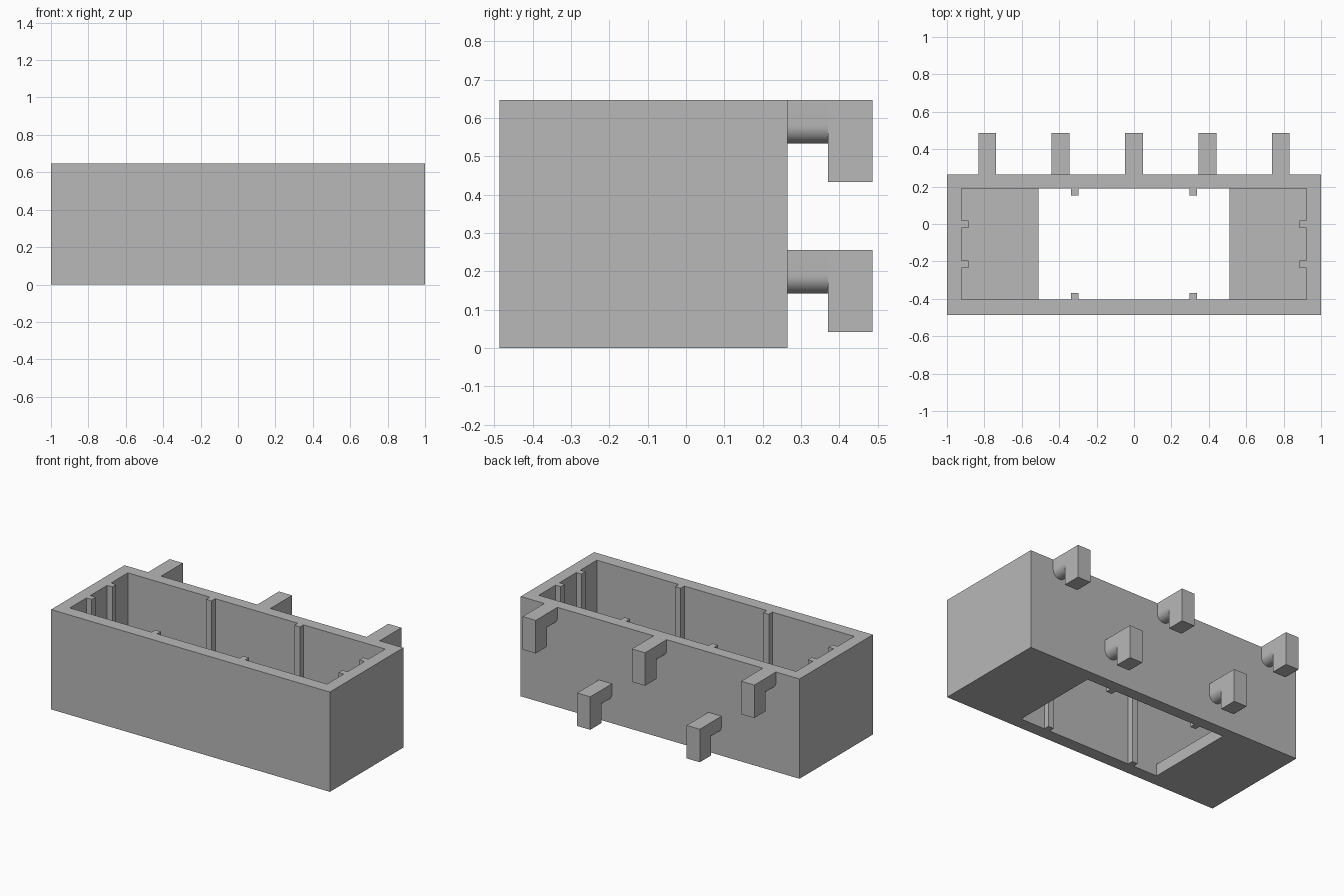
import bpy, bmesh, math
from mathutils import Vector

cube = bpy.data.objects.get("Cube")
if cube:
    bpy.data.objects.remove(cube, do_unlink=True)

grey = bpy.data.materials.new("plain grey")
grey.use_nodes = True
grey.diffuse_color = (0.48, 0.48, 0.48, 1)
grey.node_tree.nodes["Principled BSDF"].inputs["Base Color"].default_value = grey.diffuse_color

# Main sizes
HEIGHT, WALL = 0.647, 0.077
FRONT, BACK = -0.487, 0.265
IN_X, IN_FRONT, IN_BACK = 0.923, -0.405, 0.19
OPENING_X = 0.51
RIB_W, RIB_D = 0.04, 0.037


def prism(bm, loops, direction):
    """Fill one outline (with optional holes) and extrude it along direction."""
    edges = []
    for loop in loops:
        verts = [bm.verts.new(p) for p in loop]
        edges += [bm.edges.new((a, b)) for a, b in zip(verts, verts[1:] + verts[:1])]
    if len(loops) == 1:
        faces = [bm.faces.new(verts)]
    else:
        filled = bmesh.ops.triangle_fill(bm, edges=edges, use_beauty=True, normal=(0, 0, 1))
        faces = [g for g in filled["geom"] if isinstance(g, bmesh.types.BMFace)]
    moved = bmesh.ops.extrude_face_region(bm, geom=faces, use_keep_orig=True)["geom"]
    bmesh.ops.translate(bm, vec=Vector(direction),
                        verts=[g for g in moved if isinstance(g, bmesh.types.BMVert)])


def rect(x0, x1, y0, y1, z):
    return [(x0, y0, z), (x1, y0, z), (x1, y1, z), (x0, y1, z)]


def finish(bm, name):
    bmesh.ops.recalc_face_normals(bm, faces=bm.faces)
    mesh = bpy.data.meshes.new(name)
    bm.to_mesh(mesh)
    bm.free()
    mesh.materials.append(grey)
    obj = bpy.data.objects.new(name, mesh)
    bpy.context.collection.objects.link(obj)
    return obj


def ribbed_side(start, end, centres):
    """Points along one inner wall, stepping inward around each rib."""
    start, end = Vector(start), Vector(end)
    along = (end - start).normalized()
    inward = Vector((-along.y, along.x, 0))
    points = [start]
    for c in centres:
        a = start + along * (c - RIB_W / 2)
        b = start + along * (c + RIB_W / 2)
        points += [a, a + inward * RIB_D, b + inward * RIB_D, b]
    return points


# Walls with upright ribs around the inside
corners = rect(-IN_X, IN_X, IN_FRONT, IN_BACK, 0)
long_ribs = [IN_X - 0.316, IN_X + 0.316]
right_ribs = [-0.215 - IN_FRONT, -0.002 - IN_FRONT]
left_ribs = [IN_BACK + 0.002, IN_BACK + 0.215]
inner = []
for i, ribs in enumerate((long_ribs, right_ribs, long_ribs, left_ribs)):
    inner += ribbed_side(corners[i], corners[(i + 1) % 4], ribs)
bm = bmesh.new()
prism(bm, [rect(-1, 1, FRONT, BACK, 0), inner], (0, 0, HEIGHT))
finish(bm, "ribbed_walls")

# Floor shelves on both sides of the open bottom
for side, name in ((-1, "floor_right"), (1, "floor_left")):
    x0, x1 = sorted((side * OPENING_X, side * IN_X))
    bm = bmesh.new()
    prism(bm, [rect(x0, x1, IN_FRONT, IN_BACK, 0)], (0, 0, WALL))
    finish(bm, name)


# Hooks on the back: an arm with a round underside and a hanging tip
def hook(name, x, top):
    r = 0.047
    arm_y, end_y = 0.37, 0.487
    centre_z = top - 0.114 + r
    arm = [(x + r, BACK, top), (x - r, BACK, top)]
    steps = 20
    for i in range(steps + 1):
        t = math.pi * (1 + i / steps)
        arm.append((x + r * math.cos(t), BACK, centre_z + r * math.sin(t)))
    bm = bmesh.new()
    prism(bm, [arm], (0, arm_y - BACK, 0))
    prism(bm, [rect(x - r, x + r, arm_y, end_y, top - 0.214)], (0, 0, 0.214))
    obj = finish(bm, name)
    bpy.ops.object.select_all(action="DESELECT")
    obj.select_set(True)
    bpy.context.view_layer.objects.active = obj
    bpy.ops.object.shade_smooth_by_angle(angle=math.radians(30))


for i in (-1, 0, 1):
    hook(f"upper_hook_{i + 2}", i * 0.784, HEIGHT)
for i in (-1, 1):
    hook(f"lower_hook_{(i + 3) // 2}", i * 0.393, 0.256)
